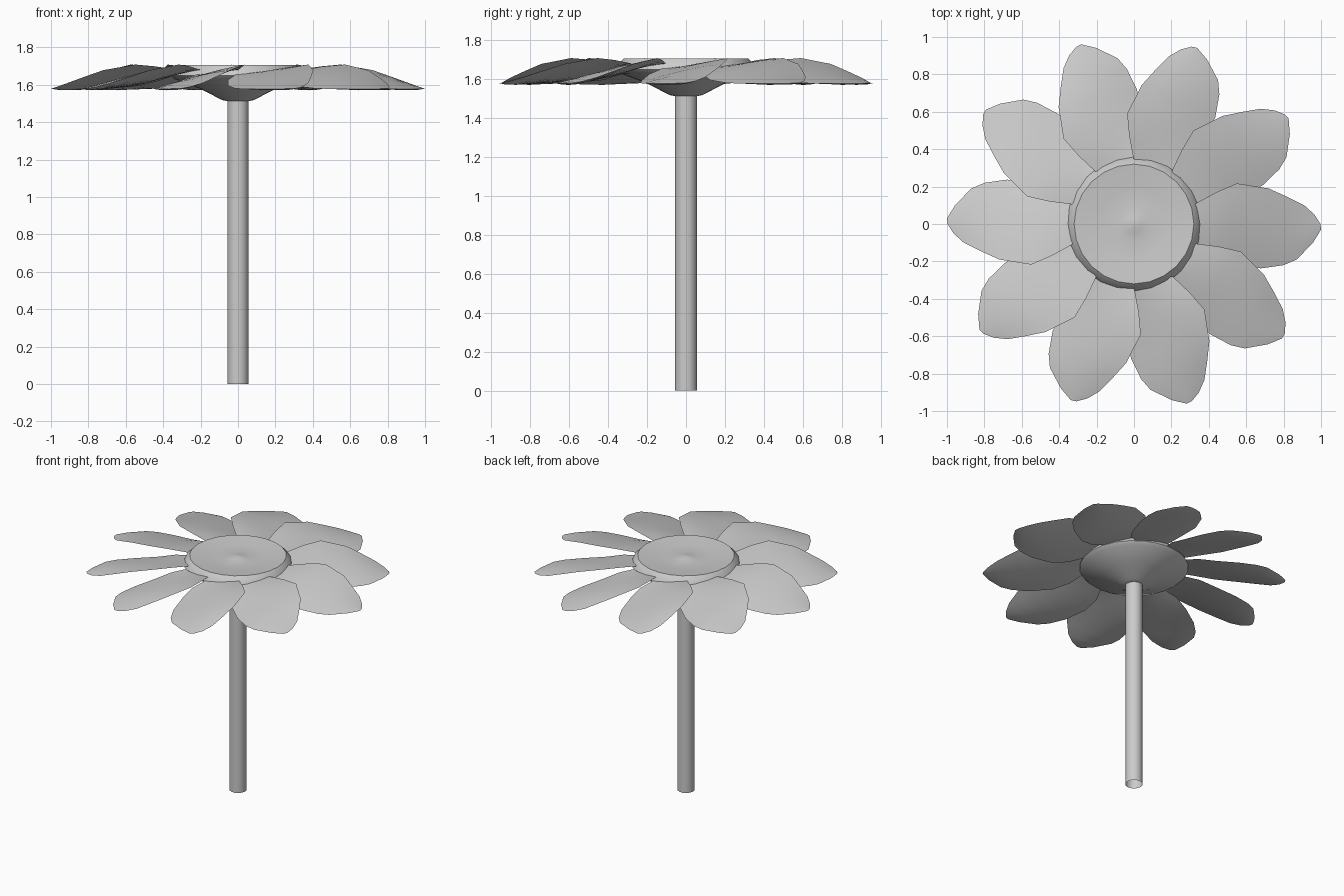
import bpy, math

if "Cube" in bpy.data.objects:
    bpy.data.objects.remove(bpy.data.objects["Cube"])


def make_object(name, verts, faces, angle=40):
    mesh = bpy.data.meshes.new(name)
    mesh.from_pydata(verts, [], faces)
    mesh.update()
    ob = bpy.data.objects.new(name, mesh)
    bpy.context.collection.objects.link(ob)
    bpy.ops.object.select_all(action='DESELECT')
    ob.select_set(True)
    bpy.context.view_layer.objects.active = ob
    bpy.ops.object.shade_smooth_by_angle(angle=math.radians(angle))
    return ob


def lathe(name, profile, sides, close_end=False, angle=40):
    # Spin (radius, z) pairs, listed from the bottom up
    verts = [(r * math.cos(2 * math.pi * i / sides), r * math.sin(2 * math.pi * i / sides), z)
             for r, z in profile for i in range(sides)]
    faces = [(k * sides + i, k * sides + (i + 1) % sides,
              (k + 1) * sides + (i + 1) % sides, (k + 1) * sides + i)
             for k in range(len(profile) - 1) for i in range(sides)]
    if close_end:
        last = (len(profile) - 1) * sides
        faces.append(tuple(range(last, last + sides)))
    return make_object(name, verts, faces, angle)


# Stem: open tube
lathe("stem", [(0.057, 0), (0.057, 1.53)], 14)

# Flower head: shallow cup with a bevelled rim and a dished top
lathe("flower_head", [(0.055, 1.512), (0.085, 1.518), (0.2, 1.578), (0.34, 1.63),
                      (0.36, 1.65), (0.35, 1.675), (0.32, 1.705), (0.19, 1.692),
                      (0.09, 1.687), (0.045, 1.695), (0.005, 1.702)], 24, True, 30)

# Petal outline: raised edge and lowered edge, from base to tip
high = [(0.33, 0.11, 1.68), (0.44, 0.17, 1.698), (0.55, 0.217, 1.708), (0.72, 0.19, 1.678),
        (0.82, 0.145, 1.643), (0.91, 0.10, 1.61), (0.965, 0.05, 1.59), (0.997, 0.0, 1.58)]
low = [(0.33, -0.12, 1.655), (0.41, -0.19, 1.625), (0.52, -0.225, 1.595), (0.68, -0.237, 1.58),
       (0.80, -0.22, 1.577), (0.87, -0.19, 1.577), (0.957, -0.10, 1.578), (1.0, -0.03, 1.579)]
COLS = 8


def petal(index):
    a = index * math.pi / 5
    c, s = math.cos(a), math.sin(a)
    w, rows = COLS + 1, len(high)
    verts, faces = [], []
    # Thin lens: upper skin nearly flat, lower skin sagging
    for side, bulge in enumerate((0.05, -0.10)):
        for k, (h, l) in enumerate(zip(high, low)):
            for j in range(w):
                t = j / COLS
                x, y, z = (l[m] + (h[m] - l[m]) * t for m in range(3))
                z += bulge * t * (1 - t) * math.sin(math.pi * k / (rows - 1))
                verts.append((x * c - y * s, x * s + y * c, z))
        o = side * rows * w
        for k in range(rows - 1):
            for j in range(COLS):
                f = (o + k * w + j, o + (k + 1) * w + j, o + (k + 1) * w + j + 1, o + k * w + j + 1)
                faces.append(f[::-1] if side else f)
    make_object(f"petal_{index + 1}", verts, faces, 60)


# Ten overlapping petals
for i in range(10):
    petal(i)
